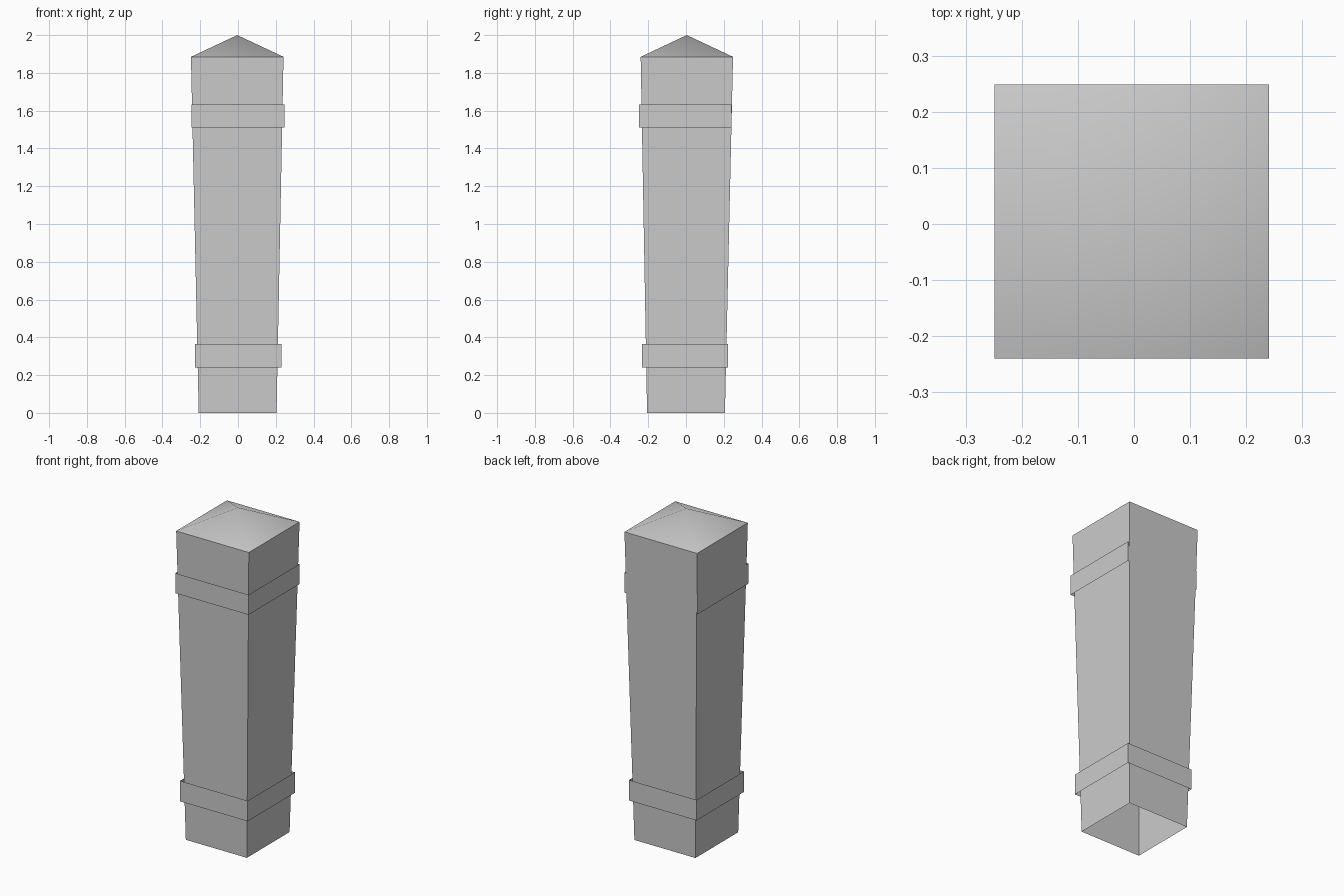
import bpy, bmesh
from math import radians

if "Cube" in bpy.data.objects:
    bpy.data.objects.remove(bpy.data.objects["Cube"])


def tube(name, rings, apex=None):
    """Open square tube through rings (x0, x1, y0, y1, z), optionally closed by a pyramid."""
    bm = bmesh.new()
    loops = []
    for x0, x1, y0, y1, z in rings:
        loops.append([bm.verts.new((x, y, z))
                      for x, y in ((x0, y0), (x1, y0), (x1, y1), (x0, y1))])
    for low, high in zip(loops, loops[1:]):
        for i in range(4):
            j = (i + 1) % 4
            bm.faces.new((low[i], low[j], high[j], high[i]))
    if apex:
        tip = bm.verts.new(apex)
        for i in range(4):
            bm.faces.new((loops[-1][i], loops[-1][(i + 1) % 4], tip))
    mesh = bpy.data.meshes.new(name)
    bm.to_mesh(mesh)
    bm.free()
    obj = bpy.data.objects.new(name, mesh)
    bpy.context.collection.objects.link(obj)
    return obj


def band(name, x0, x1, y0, y1, z0, z1):
    return tube(name, [(x0, x1, y0, y1, z0), (x0, x1, y0, y1, z1)])


# tapered post, open underneath, with a softly shaded pyramid top
post = tube("post", [(-0.208, 0.204, -0.206, 0.206, 0.0),
                     (-0.249, 0.241, -0.24, 0.249, 1.885)],
            apex=(-0.004, 0.004, 2.0))
bpy.context.view_layer.objects.active = post
post.select_set(True)
bpy.ops.object.shade_smooth_by_angle(angle=radians(45))

# straight collars around the post
band("lower_band", -0.227, 0.229, -0.234, 0.222, 0.24, 0.365)
band("upper_band", -0.247, 0.246, -0.25, 0.24, 1.51, 1.632)
